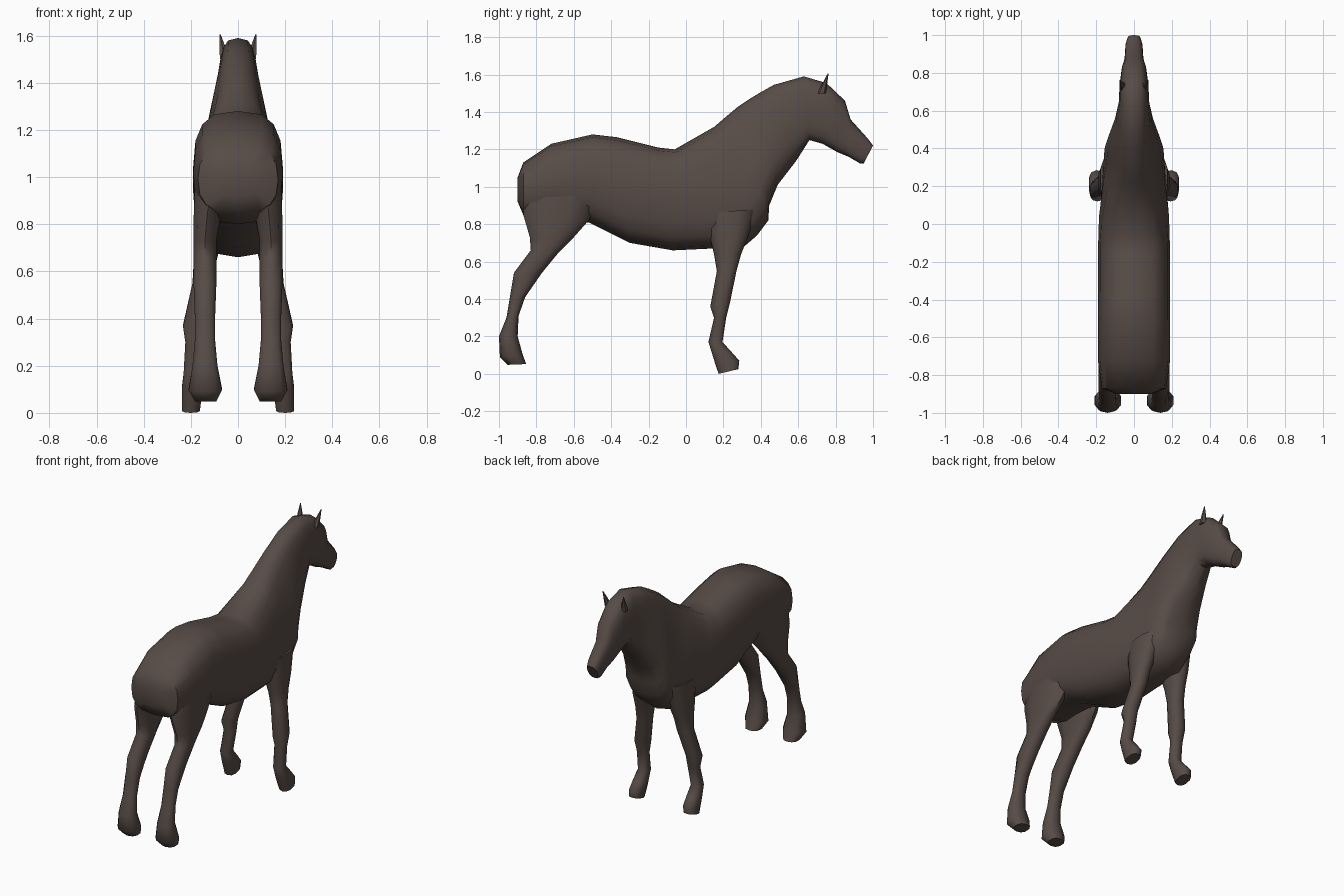
import bpy, bmesh, math
from mathutils import Vector

coat = bpy.data.materials.new("dark brown coat")
coat.diffuse_color = (0.095, 0.071, 0.062, 1)


def power(v, e):
    return math.copysign(abs(v) ** e, v)


def loft(name, rings, mirror=False):
    """Skin a list of closed rings, cap both ends, optionally mirror in x."""
    bm = bmesh.new()
    loops = [[bm.verts.new(p) for p in ring] for ring in rings]
    n = len(loops[0])
    for a, b in zip(loops, loops[1:]):
        for i in range(n):
            j = (i + 1) % n
            bm.faces.new((a[i], a[j], b[j], b[i]))
    bm.faces.new(loops[0])
    bm.faces.new(loops[-1])
    bmesh.ops.recalc_face_normals(bm, faces=bm.faces)
    mesh = bpy.data.meshes.new(name)
    bm.to_mesh(mesh)
    bm.free()
    mesh.materials.append(coat)
    ob = bpy.data.objects.new(name, mesh)
    bpy.context.collection.objects.link(ob)
    bpy.ops.object.select_all(action='DESELECT')
    ob.select_set(True)
    bpy.context.view_layer.objects.active = ob
    bpy.ops.object.shade_smooth_by_angle(angle=math.radians(50))
    if mirror:
        ob.modifiers.new("mirror", 'MIRROR')
    return ob


def section(p, q, x0, x1, taper=0.0, ex=0.65, es=0.8, n=16):
    """Rounded-box ring between two (y, z) points, spanning x0..x1."""
    p, q = Vector(p), Vector(q)
    mid, half = (p + q) / 2, (p - q) / 2
    cx, w = (x0 + x1) / 2, (x1 - x0) / 2
    ring = []
    for i in range(n):
        a = 2 * math.pi * i / n
        s = power(math.cos(a), es)
        x = w * power(math.sin(a), ex) * (1 - taper * (s + 1) / 2)
        c = mid + half * s
        ring.append((cx + x, c.x, c.y))
    return ring


# trunk, neck and head: top point, bottom point, half width, upper taper
body = [
    ((-0.90, 1.05), (-0.90, 0.92), 0.09, 0),
    ((-0.87, 1.13), (-0.87, 0.85), 0.17, 0),
    ((-0.72, 1.23), (-0.74, 0.80), 0.19, 0),
    ((-0.50, 1.28), (-0.52, 0.81), 0.19, 0),
    ((-0.37, 1.265), (-0.30, 0.70), 0.19, 0),
    ((-0.15, 1.21), (-0.07, 0.66), 0.19, 0),
    ((-0.06, 1.20), (0.14, 0.67), 0.19, 0.05),
    ((0.15, 1.32), (0.31, 0.68), 0.19, 0.3),
    ((0.22, 1.38), (0.38, 0.74), 0.19, 0.42),
    ((0.28, 1.43), (0.44, 0.82), 0.19, 0.5),
    ((0.34, 1.47), (0.445, 0.90), 0.185, 0.52),
    ((0.39, 1.50), (0.49, 1.01), 0.165, 0.5),
    ((0.47, 1.545), (0.59, 1.14), 0.115, 0.3),
    ((0.63, 1.59), (0.66, 1.25), 0.085, 0.1),
    ((0.75, 1.555), (0.73, 1.23), 0.076, 0),
    ((0.85, 1.46), (0.81, 1.185), 0.064, 0),
    ((0.88, 1.36), (0.87, 1.16), 0.05, 0),
    ((0.97, 1.26), (0.93, 1.125), 0.045, 0),
    ((1.0, 1.22), (0.95, 1.125), 0.036, 0),
]
loft("body", [section(p, q, -w, w, t) for p, q, w, t in body])

# hind legs: front point, back point, inner x, outer x
hind = [
    ((-0.45, 0.98), (-0.87, 0.97), 0.03, 0.185),
    ((-0.52, 0.82), (-0.87, 0.85), 0.07, 0.19),
    ((-0.60, 0.73), (-0.835, 0.73), 0.09, 0.19),
    ((-0.68, 0.65), (-0.83, 0.66), 0.09, 0.19),
    ((-0.77, 0.54), (-0.92, 0.54), 0.09, 0.19),
    ((-0.86, 0.41), (-0.94, 0.42), 0.095, 0.185),
    ((-0.895, 0.31), (-0.96, 0.30), 0.095, 0.185),
    ((-0.90, 0.20), (-1.0, 0.20), 0.085, 0.195),
    ((-0.875, 0.11), (-0.995, 0.09), 0.065, 0.212),
    ((-0.855, 0.052), (-0.955, 0.048), 0.09, 0.185),
]
# front legs
front = [
    ((0.38, 0.88), (0.10, 0.86), 0.04, 0.18),
    ((0.33, 0.73), (0.13, 0.72), 0.07, 0.19),
    ((0.295, 0.64), (0.15, 0.64), 0.09, 0.19),
    ((0.27, 0.55), (0.165, 0.55), 0.10, 0.195),
    ((0.235, 0.38), (0.13, 0.36), 0.14, 0.235),
    ((0.215, 0.30), (0.15, 0.30), 0.145, 0.225),
    ((0.195, 0.17), (0.12, 0.17), 0.155, 0.232),
    ((0.245, 0.115), (0.145, 0.09), 0.152, 0.24),
    ((0.285, 0.07), (0.16, 0.04), 0.155, 0.24),
    ((0.28, 0.025), (0.175, 0.0), 0.16, 0.24),
]
for name, rows in (("hind_legs", hind), ("front_legs", front)):
    loft(name, [section(*r, ex=0.8, es=0.85, n=10) for r in rows], True)

# ears
ear = [
    ((0.75, 1.50), (0.70, 1.50), 0.035, 0.08),
    ((0.755, 1.55), (0.725, 1.545), 0.05, 0.08),
    ((0.762, 1.605), (0.757, 1.605), 0.073, 0.078),
]
loft("ears", [section(*r, ex=1, es=1, n=6) for r in ear], True)
